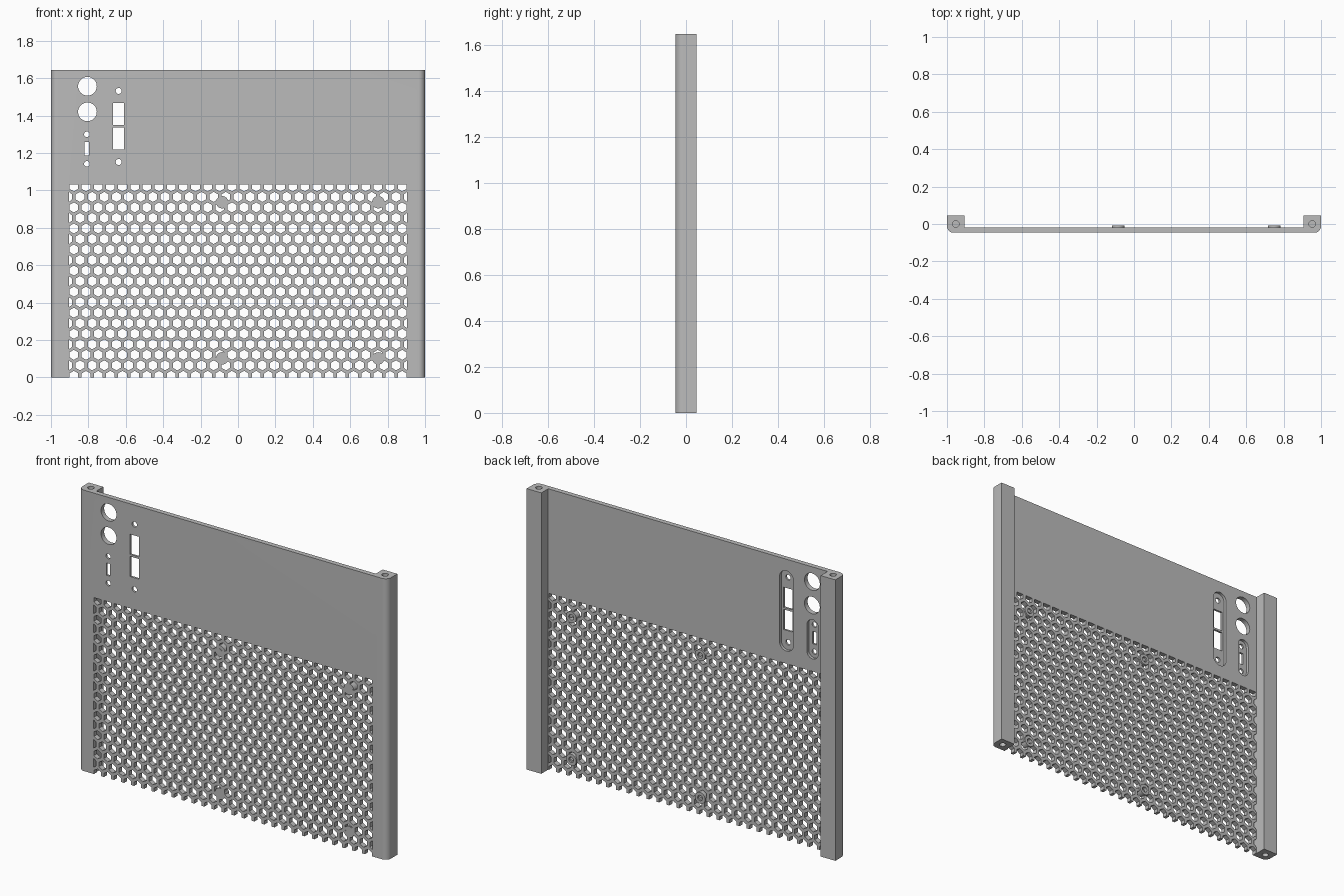
import bpy, bmesh
from math import sin, cos, pi, radians

cube = bpy.data.objects.get("Cube")
if cube:
    bpy.data.objects.remove(cube)

HEIGHT, DEPTH = 1.645, 0.0465      # panel height, half depth of the posts
BACK = -DEPTH + 0.029              # rear face of the thin plate
POST = 0.905                       # inner edge of the side posts

grey = bpy.data.materials.new("panel grey")
grey.use_nodes = True
grey.diffuse_color = (0.5, 0.5, 0.5, 1)
grey.node_tree.nodes["Principled BSDF"].inputs["Base Color"].default_value = (0.5, 0.5, 0.5, 1)


def arc(cx, cy, r, start, end, n):
    steps = [radians(start + (end - start) * i / n) for i in range(n + 1)]
    return [(cx + r * cos(a), cy + r * sin(a)) for a in steps]


def circle(cx, cy, r, n=32, turn=0):
    return arc(cx, cy, r, turn, turn + 360, n)[:-1]


def rect(cx, cz, w, h):
    return [(cx - w / 2, cz - h / 2), (cx + w / 2, cz - h / 2),
            (cx + w / 2, cz + h / 2), (cx - w / 2, cz + h / 2)]


def slot(cx, low, high, r):
    return arc(cx, high, r, 0, 180, 16) + arc(cx, low, r, 180, 360, 16)


def extrude(name, outlines, lo, hi, axis="Y"):
    """Prisms from 2D outlines, pushed along Y (outline in XZ) or Z (outline in XY)."""
    bm = bmesh.new()
    for pts in outlines:
        def place(p, d):
            return (p[0], d, p[1]) if axis == "Y" else (p[0], p[1], d)
        a = [bm.verts.new(place(p, lo)) for p in pts]
        b = [bm.verts.new(place(p, hi)) for p in pts]
        bm.faces.new(a)
        bm.faces.new(b)
        for i in range(len(pts)):
            j = (i + 1) % len(pts)
            bm.faces.new((a[i], a[j], b[j], b[i]))
    bmesh.ops.recalc_face_normals(bm, faces=bm.faces)
    mesh = bpy.data.meshes.new(name)
    bm.to_mesh(mesh)
    bm.free()
    mesh.materials.append(grey)
    obj = bpy.data.objects.new(name, mesh)
    bpy.context.collection.objects.link(obj)
    return obj


def activate(obj):
    bpy.ops.object.select_all(action="DESELECT")
    obj.select_set(True)
    bpy.context.view_layer.objects.active = obj


def cut(obj, cutter):
    cutter.hide_render = True
    activate(obj)
    mod = obj.modifiers.new("cut", "BOOLEAN")
    mod.operation, mod.solver, mod.object = "DIFFERENCE", "EXACT", cutter
    bpy.ops.object.modifier_apply(modifier=mod.name)
    bpy.data.objects.remove(cutter)


# Plate and side posts from one U-shaped profile with rounded front corners
R = 0.035
right_half = arc(1 - R, -DEPTH + R, R, -90, 0, 8) + [(1, DEPTH), (POST, DEPTH), (POST, BACK)]
left_half = [(-x, y) for x, y in reversed(right_half)]
panel = extrude("vented_panel", [right_half + left_half], 0, HEIGHT, "Z")

# Honeycomb vent, trimmed at its sides and top
PITCH, TOP = 0.065, 1.033
ROW = PITCH * sin(pi / 3)
hexes = []
for row in range(19):
    count = 28 + row % 2
    for col in range(count):
        x, z = (col - (count - 1) / 2) * PITCH, 0.0085 + row * ROW
        side = POST - 0.001
        hexes.append([(max(-side, min(side, px)), min(TOP, pz))
                      for px, pz in circle(x, z, 0.0268, 6, 30)])
cut(panel, extrude("vent_cutter", hexes, -0.1, 0.02))

# Connector recesses in the rear face
BIG_X, SMALL_X = -0.638, -0.808
cut(panel, extrude("recess_cutter", [slot(BIG_X, 1.152, 1.532, 0.045),
                                     slot(SMALL_X, 1.142, 1.30, 0.036)],
                   -DEPTH + 0.012, 0.02))

# Connector openings and screw holes
openings = [circle(-0.805, 1.557, 0.05), circle(-0.805, 1.42, 0.05),
            circle(SMALL_X, 1.30, 0.015, 20), circle(SMALL_X, 1.142, 0.015, 20),
            rect(SMALL_X, 1.222, 0.024, 0.072),
            circle(BIG_X, 1.532, 0.016, 20), circle(BIG_X, 1.152, 0.016, 20),
            rect(BIG_X, 1.408, 0.058, 0.118), rect(BIG_X, 1.278, 0.058, 0.118)]
cut(panel, extrude("opening_cutter", openings, -0.1, 0.02))

# Screw holes in both ends of the posts
for lo, hi in ((-0.05, 0.15), (HEIGHT - 0.15, HEIGHT + 0.05)):
    ends = [circle(s * 0.953, 0, 0.018, 20) for s in (-1, 1)]
    cut(panel, extrude("post_hole_cutter", ends, lo, hi, "Z"))

# Fan mounting bosses with blind holes on the rear
bosses = []
for x in (-0.085, 0.75):
    for z in (0.102, 0.937):
        boss = extrude("fan_boss", [circle(x, z, 0.033)], -DEPTH + 0.001, BACK + 0.009)
        cut(boss, extrude("boss_cutter", [circle(x, z, 0.016, 20)], -DEPTH + 0.01, 0.05))
        bosses.append(boss)

for obj in [panel] + bosses:
    activate(obj)
    bpy.ops.object.shade_smooth_by_angle(angle=radians(30))
